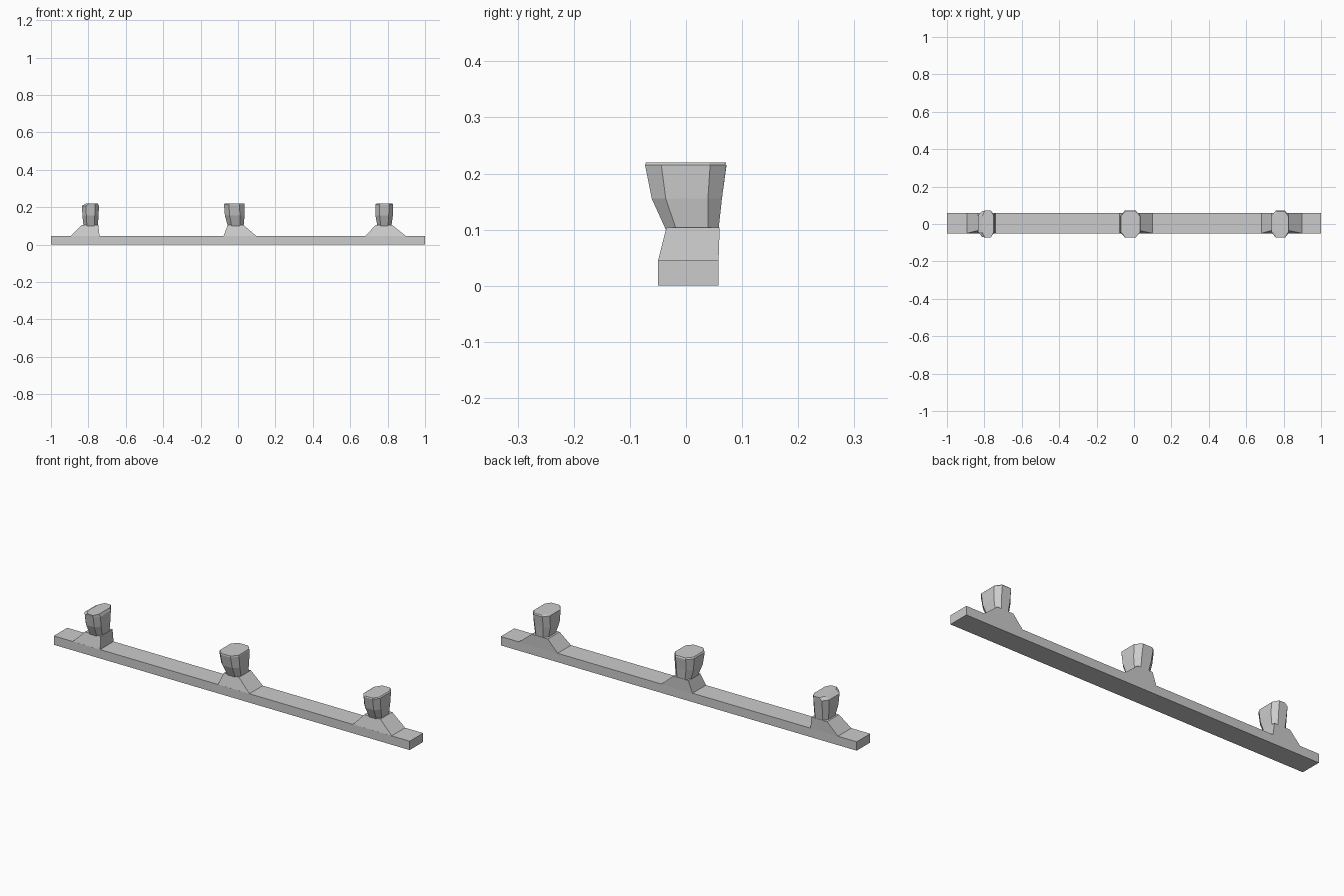
import bpy, bmesh

if "Cube" in bpy.data.objects:
    bpy.data.objects.remove(bpy.data.objects["Cube"])


def loft(name, rings):
    """Skin a closed solid through rings that have equal point counts."""
    bm = bmesh.new()
    loops = [[bm.verts.new(p) for p in ring] for ring in rings]
    n = len(loops[0])
    bm.faces.new(loops[0][::-1])
    bm.faces.new(loops[-1])
    for a, b in zip(loops, loops[1:]):
        for i in range(n):
            j = (i + 1) % n
            bm.faces.new((a[i], a[j], b[j], b[i]))
    bmesh.ops.recalc_face_normals(bm, faces=bm.faces)
    mesh = bpy.data.meshes.new(name)
    bm.to_mesh(mesh)
    bm.free()
    obj = bpy.data.objects.new(name, mesh)
    bpy.context.collection.objects.link(obj)
    return obj


def rect(x0, x1, y0, y1, z):
    return [(x0, y0, z), (x1, y0, z), (x1, y1, z), (x0, y1, z)]


def octagon(x0, x1, y0, y1, z):
    """Rectangle with clipped corners."""
    cx, cy = (x1 - x0) * 0.24, (y1 - y0) * 0.2
    return [(x0 + cx, y0, z), (x1 - cx, y0, z), (x1, y0 + cy, z), (x1, y1 - cy, z),
            (x1 - cx, y1, z), (x0 + cx, y1, z), (x0, y1 - cy, z), (x0, y0 + cy, z)]


# Long flat rail
loft("rail", [rect(-1, 1, -0.05, 0.058, 0.0), rect(-1, 1, -0.05, 0.058, 0.045)])

# Flared feet: base span and neck span along x
feet = {
    "left_foot": (-0.895, -0.74, -0.835, -0.747),
    "middle_foot": (-0.078, 0.10, -0.055, 0.03),
    "right_foot": (0.68, 0.90, 0.735, 0.825),
}
for name, (b0, b1, n0, n1) in feet.items():
    loft(name, [rect(b0, b1, -0.05, 0.058, 0.044),
                rect(n0, n1, -0.035, 0.06, 0.104)])

# Heads: faceted knobs widening upward, overhanging mostly to the front
heads = {
    "left_head": [(-0.826, -0.75, -0.036, 0.058, 0.10),
                  (-0.832, -0.745, -0.06, 0.064, 0.155),
                  (-0.834, -0.744, -0.069, 0.07, 0.207),
                  (-0.812, -0.75, -0.072, 0.071, 0.22)],
    "middle_head": [(-0.055, 0.03, -0.036, 0.058, 0.10),
                    (-0.07, 0.035, -0.06, 0.064, 0.155),
                    (-0.075, 0.035, -0.072, 0.072, 0.213),
                    (-0.070, 0.033, -0.071, 0.069, 0.22)],
    "right_head": [(0.745, 0.82, -0.036, 0.058, 0.10),
                   (0.735, 0.828, -0.061, 0.064, 0.155),
                   (0.735, 0.83, -0.073, 0.072, 0.215),
                   (0.745, 0.825, -0.071, 0.068, 0.22)],
}
for name, rings in heads.items():
    loft(name, [octagon(*r) for r in rings])
